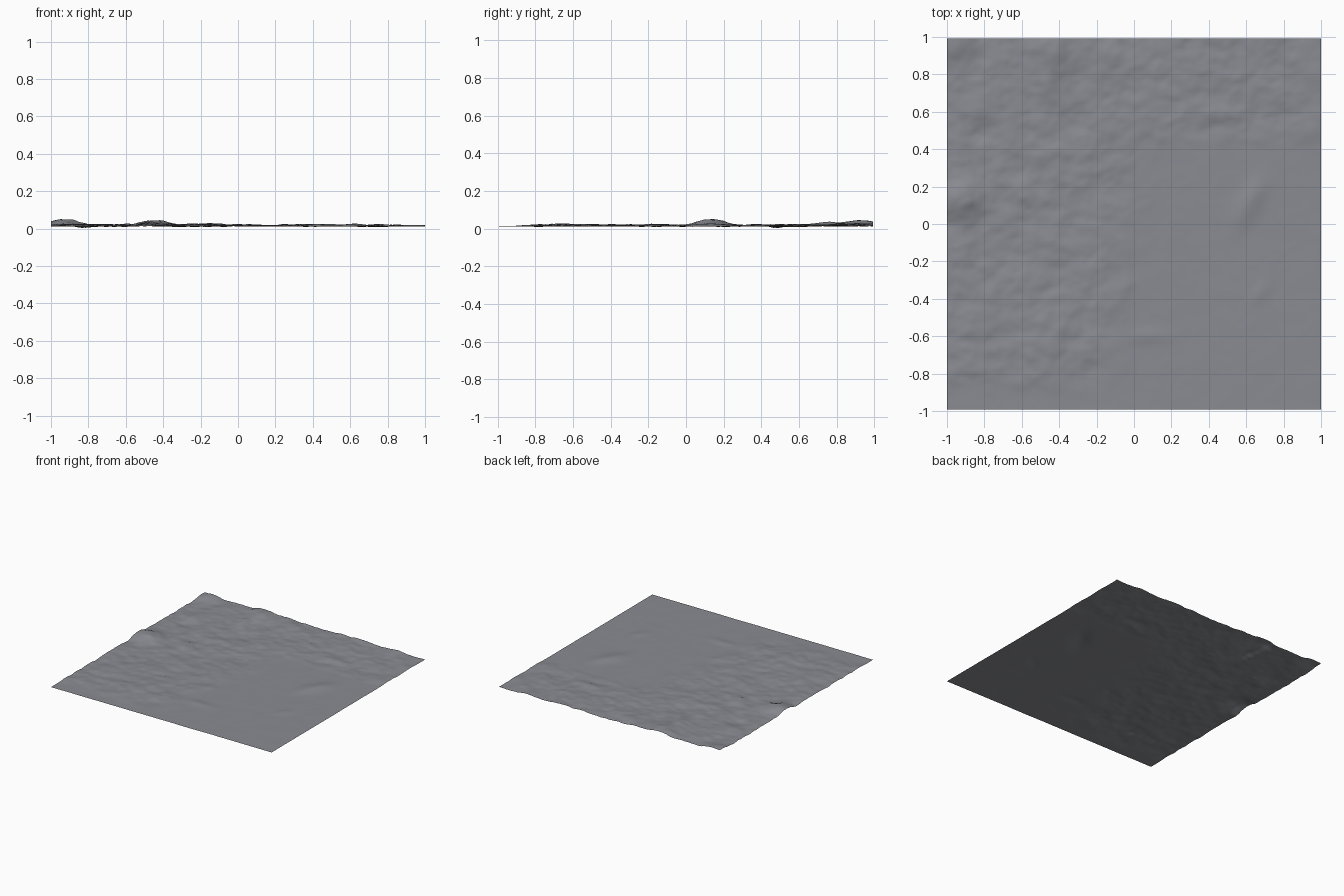
import bpy, math
from mathutils import Vector, noise

N = 120
HALF_X, HALF_Y = 1.0, 0.993
BASE = 0.012

# hills and hollows: x, y, radius along, radius across, angle in degrees, height
HILLS = [
    (-0.93, 0.14, 0.10, 0.09, 0, 0.031),
    (-0.43, 0.92, 0.14, 0.10, 90, 0.023),
    (-0.47, 0.74, 0.09, 0.05, 120, 0.016),
    (-0.75, 0.70, 0.09, 0.07, 30, 0.008),
    (-0.97, 0.95, 0.10, 0.10, 0, 0.014),
    (-0.15, 0.85, 0.10, 0.08, 0, 0.008),
    (0.10, 0.83, 0.10, 0.05, 0, 0.006),
    (0.45, 0.60, 0.10, 0.06, 0, 0.006),
    (0.62, 0.12, 0.14, 0.06, 62, 0.014),
    (0.67, -0.37, 0.07, 0.04, 55, 0.006),
    (-0.05, -0.34, 0.05, 0.04, 40, 0.007),
    (0.08, -0.60, 0.10, 0.04, 0, 0.007),
    (-0.50, -0.60, 0.15, 0.08, 20, 0.004),
    (-0.36, 0.67, 0.08, 0.04, -45, -0.008),
    (-0.84, 0.50, 0.08, 0.05, 0, -0.004),
    (0.98, 0.80, 0.06, 0.06, 0, 0.006),
]


def step(a, b, v):
    t = min(max((v - a) / (b - a), 0), 1)
    return t * t * (3 - 2 * t)


def height(x, y):
    # rough ground at the left and back, smooth plain at the front right
    left = step(0.2, -0.2, x - 0.15 * y) * step(-0.98, -0.75, y)
    back = step(0.38, 0.5, y) * step(1.15, 0.8, x)
    rough = max(left, back, 0.12)
    n = noise.fractal(Vector((x * 6, y * 7, 3.7)), 0.7, 2.1, 4)
    z = BASE + rough * (0.005 + 0.009 * n)
    for cx, cy, ra, rb, ang, h in HILLS:
        c, s = math.cos(math.radians(ang)), math.sin(math.radians(ang))
        u = ((x - cx) * c + (y - cy) * s) / ra
        v = ((y - cy) * c - (x - cx) * s) / rb
        z += h * math.exp(-(u * u + v * v))
    return max(z, 0.001)


# terrain sheet
bpy.ops.mesh.primitive_grid_add(x_subdivisions=N, y_subdivisions=N, size=2)
terrain = bpy.context.object
terrain.name = "terrain"
for v in terrain.data.vertices:
    v.co.x *= HALF_X
    v.co.y *= HALF_Y
    v.co.z = height(v.co.x, v.co.y)
bpy.ops.object.shade_smooth()

# dark slate colour
slate = bpy.data.materials.new("slate")
slate.diffuse_color = (0.254, 0.26, 0.285, 1)
terrain.data.materials.append(slate)
